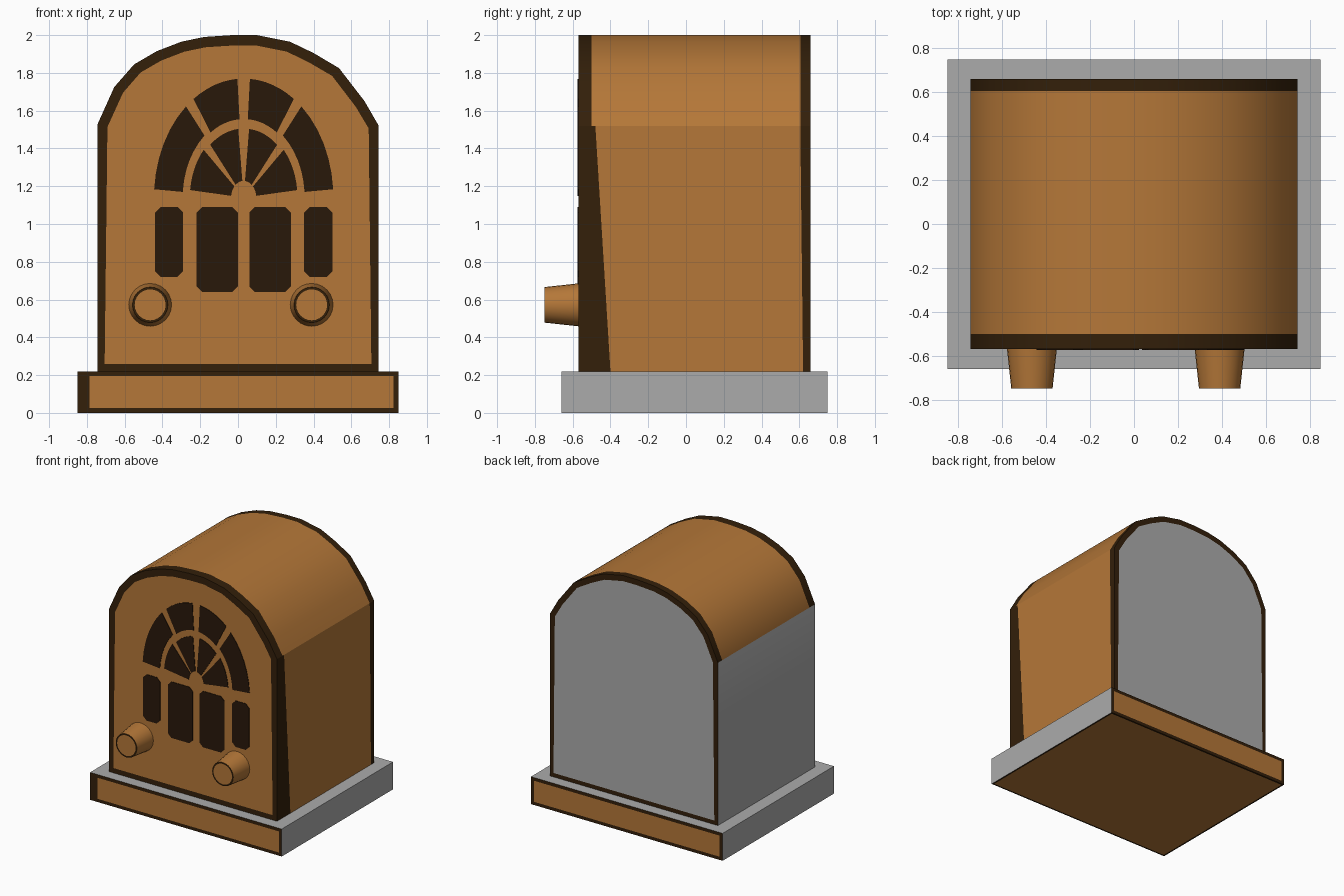
import bpy, bmesh, math

if "Cube" in bpy.data.objects:
    bpy.data.objects.remove(bpy.data.objects["Cube"])


def material(name, rgb):
    m = bpy.data.materials.new(name)
    m.diffuse_color = (*rgb, 1.0)
    m.use_nodes = True
    m.node_tree.nodes["Principled BSDF"].inputs["Base Color"].default_value = m.diffuse_color
    return m


WOOD, DARK, GREY, CLOTH = range(4)
MATS = [
    material("warm wood", (0.46, 0.186, 0.040)),
    material("dark worn edge", (0.033, 0.014, 0.003)),
    material("plain grey", (0.41, 0.41, 0.41)),
    material("dark speaker cloth", (0.022, 0.009, 0.003)),
]


def finish(bm, name, smooth=None):
    """Turn a bmesh into a named object carrying the shared materials."""
    bmesh.ops.recalc_face_normals(bm, faces=bm.faces)
    mesh = bpy.data.meshes.new(name)
    bm.to_mesh(mesh)
    bm.free()
    for m in MATS:
        mesh.materials.append(m)
    ob = bpy.data.objects.new(name, mesh)
    bpy.context.collection.objects.link(ob)
    if smooth:
        bpy.ops.object.select_all(action='DESELECT')
        ob.select_set(True)
        bpy.context.view_layer.objects.active = ob
        bpy.ops.object.shade_smooth_by_angle(angle=math.radians(smooth))
    return ob


def border(bm, face, width, inner):
    """Dark worn rim around a face, with another colour inside."""
    face.normal_update()
    rim = bmesh.ops.inset_individual(bm, faces=[face], thickness=width)["faces"]
    for f in rim:
        f.material_index = DARK
    face.material_index = inner


# Plinth: wooden front, back and underside with worn rims, grey ledge and ends
bm = bmesh.new()
bmesh.ops.create_cube(bm, size=1)
for v in bm.verts:
    v.co.x *= 1.70
    v.co.y = v.co.y * 1.41 + 0.045
    v.co.z = (v.co.z + 0.5) * 0.22
bm.normal_update()
for f in list(bm.faces):
    n = f.normal.copy()
    if abs(n.y) > 0.5:
        border(bm, f, 0.036, WOOD)
        # the worn rim is wider at the left end of the front
        for v in f.verts:
            if n.y < -0.5 and v.co.x < 0:
                v.co.x = -0.785
    elif n.z < -0.5:
        border(bm, f, 0.02, WOOD)
    else:
        f.material_index = GREY
finish(bm, "plinth")

# Cabinet: arched outline swept from front to back
OUTLINE = [(0.745, 0.22), (0.745, 1.52), (0.67, 1.65), (0.535, 1.825),
           (0.40, 1.905), (0.275, 1.965), (0.10, 2.0), (-0.03, 2.0),
           (-0.18, 1.99), (-0.30, 1.965), (-0.43, 1.915), (-0.55, 1.845),
           (-0.655, 1.725), (-0.745, 1.525), (-0.745, 0.22)]
SLICES = [-0.57, -0.50, -0.48, 0.605, 0.66]
bm = bmesh.new()
rings = [[bm.verts.new((x, y, z)) for x, z in OUTLINE] for y in SLICES]
rings[2][0].co.y = -0.40    # worn edge widens towards the foot of the right wall
rings[3][0].co.y = 0.62
count = len(OUTLINE)
for s in range(len(SLICES) - 1):
    for i in range(count):
        j = (i + 1) % count
        f = bm.faces.new((rings[s][i], rings[s][j], rings[s + 1][j], rings[s + 1][i]))
        right_wall, left_wall = i == 0, i == count - 2
        if left_wall:
            f.material_index = GREY
        elif s in (0, 3) or (s == 1 and right_wall):
            f.material_index = DARK
        else:
            f.material_index = WOOD
front = bm.faces.new(rings[0])
back = bm.faces.new(rings[-1])
bmesh.ops.recalc_face_normals(bm, faces=bm.faces)
border(bm, front, 0.055, WOOD)
border(bm, back, 0.045, GREY)
finish(bm, "cabinet", smooth=28)


def plate(name, points):
    """Thin dark panel lying on the cabinet front; points are (x, z)."""
    bm = bmesh.new()
    near = [bm.verts.new((x, -0.574, z)) for x, z in points]
    far = [bm.verts.new((x, -0.569, z)) for x, z in points]
    bm.faces.new(near)
    bm.faces.new(far[::-1])
    for i in range(len(points)):
        j = (i + 1) % len(points)
        bm.faces.new((near[i], far[i], far[j], near[j]))
    for f in bm.faces:
        f.material_index = CLOTH
    finish(bm, name)


# Speaker grille: fan of openings over upright slots
CX, CZ, RX, RZ = 0.03, 1.14, 0.475, 0.63


def fan_cell(a0, a1, r0, r1, side, steps=6):
    def at(a, r):
        a = math.radians(a)
        return CX + side * RX * r * math.cos(a), CZ + RZ * r * math.sin(a)
    angles = [a0 + (a1 - a0) * k / steps for k in range(steps + 1)]
    return [at(a, r1) for a in angles] + [at(a, r0) for a in reversed(angles)]


FAN = [("outer_low", 4, 50, 0.68, 1.0), ("outer_high", 56, 86, 0.66, 1.0),
       ("inner_low", 6, 42, 0.14, 0.60), ("inner_high", 50, 84, 0.14, 0.58)]
SLOTS = [("inner", 0.03, 0.25, 0.64), ("outer", 0.32, 0.47, 0.72)]
for side, label in ((-1, "left"), (1, "right")):
    for name, a0, a1, r0, r1 in FAN:
        plate(f"grille_{name}_{label}", fan_cell(a0, a1, r0, r1, side))
    for name, x0, x1, z0 in SLOTS:
        a, b, top, c = CX + side * x0, CX + side * x1, 1.09, 0.03
        mid = side * c
        plate(f"grille_slot_{name}_{label}",
              [(a, z0 + c), (a + mid, z0), (b - mid, z0), (b, z0 + c),
               (b, top - c), (b - mid, top), (a + mid, top), (a, top - c)])

# Tapered control knobs with a worn ring on the tip
for x, label in ((-0.465, "left"), (0.39, "right")):
    bm = bmesh.new()
    base, tip = [], []
    for k in range(24):
        a = math.tau * k / 24
        c, s = math.cos(a), math.sin(a)
        base.append(bm.verts.new((x + 0.114 * c, -0.565, 0.572 + 0.114 * s)))
        tip.append(bm.verts.new((x + 0.094 * c, -0.75, 0.572 + 0.094 * s)))
    for k in range(24):
        j = (k + 1) % 24
        bm.faces.new((base[k], base[j], tip[j], tip[k]))
    bm.faces.new(base)
    cap = bm.faces.new(tip)
    bmesh.ops.recalc_face_normals(bm, faces=bm.faces)
    border(bm, cap, 0.012, WOOD)
    finish(bm, f"knob_{label}", smooth=35)
